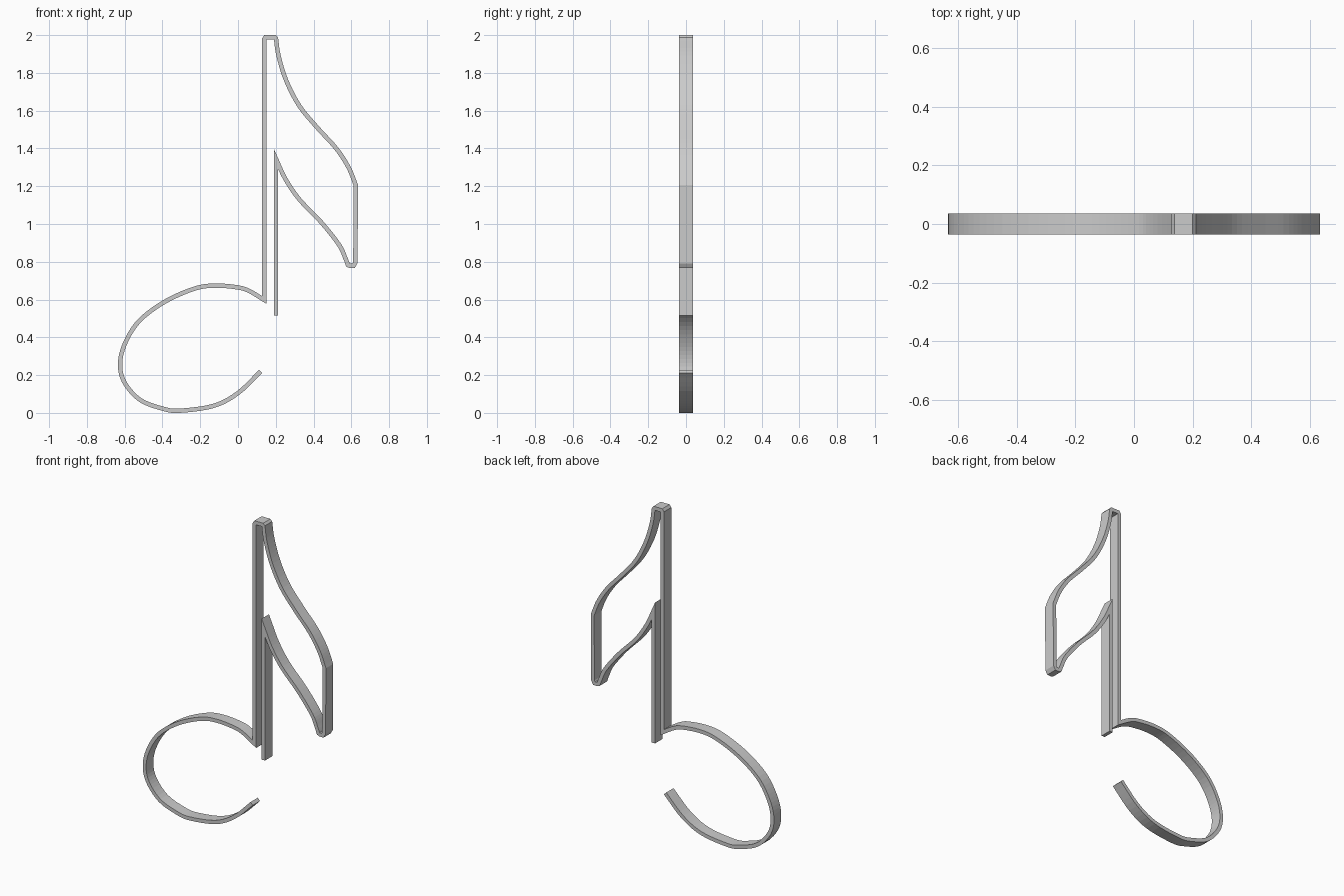
import bpy
import bmesh
from mathutils import Vector

if "Cube" in bpy.data.objects:
    bpy.data.objects.remove(bpy.data.objects["Cube"], do_unlink=True)

HALF_WIDTH = 0.0115
HALF_DEPTH = 0.036

grey = bpy.data.materials.new("light grey")
grey.use_nodes = True
grey.diffuse_color = (0.6, 0.6, 0.6, 1)
grey.node_tree.nodes["Principled BSDF"].inputs["Base Color"].default_value = (0.6, 0.6, 0.6, 1)


def smooth(points, steps=5):
    """Catmull-Rom curve through the points."""
    p = [Vector(q) for q in points]
    p = [2 * p[0] - p[1]] + p + [2 * p[-1] - p[-2]]
    result = []
    for a, b, c, d in zip(p, p[1:], p[2:], p[3:]):
        for i in range(steps):
            t = i / steps
            result.append(0.5 * (2 * b + (c - a) * t + (2 * a - 5 * b + 4 * c - d) * t ** 2
                                 + (3 * b - a - 3 * c + d) * t ** 3))
    return result + [p[-2]]


def ribbon(name, path):
    """Upright strip of even width along an x-z path, with mitred corners."""
    bm = bmesh.new()
    rings = []
    for i, point in enumerate(path):
        before = (point - path[i - 1]).normalized() if i else None
        after = (path[i + 1] - point).normalized() if i < len(path) - 1 else None
        before, after = before or after, after or before
        n1, n2 = Vector((-before.y, before.x)), Vector((-after.y, after.x))
        offset = (n1 + n2) * HALF_WIDTH / (1 + n1.dot(n2))
        ring = []
        for side, y in ((1, -1), (1, 1), (-1, 1), (-1, -1)):
            q = point + offset * side
            ring.append(bm.verts.new((q.x, y * HALF_DEPTH, q.y)))
        rings.append(ring)
    for r, s in zip(rings, rings[1:]):
        for k in range(4):
            m = (k + 1) % 4
            bm.faces.new((r[k], r[m], s[m], s[k]))
    bm.faces.new(rings[0])
    bm.faces.new(rings[-1][::-1])
    bmesh.ops.recalc_face_normals(bm, faces=bm.faces)
    mesh = bpy.data.meshes.new(name)
    bm.to_mesh(mesh)
    bm.free()
    mesh.materials.append(grey)
    bpy.context.collection.objects.link(bpy.data.objects.new(name, mesh))


# Short stem side, from its open foot
short_stem = [Vector((0.201, 0.515))]
# Lower edge of the flag
flag_lower = smooth([(0.201, 1.345), (0.25, 1.24), (0.325, 1.13), (0.44, 1.01),
                     (0.535, 0.89), (0.568, 0.82), (0.582, 0.783)])
# Flag tip and its outer side
flag_tip = [Vector(p) for p in ((0.592, 0.779), (0.612, 0.779), (0.621, 0.795), (0.624, 1.16))]
# Upper edge of the flag
flag_upper = smooth([(0.624, 1.205), (0.585, 1.30), (0.52, 1.40), (0.42, 1.51),
                     (0.325, 1.625), (0.255, 1.76), (0.215, 1.89), (0.201, 1.982)])
# Stem top
stem_top = [Vector(p) for p in ((0.195, 1.9885), (0.145, 1.9885), (0.139, 1.98))]
# Oval head, from the foot of the long stem side to its open end
head = smooth([(0.139, 0.598), (0.06, 0.645), (0, 0.664), (-0.12, 0.674), (-0.23, 0.658),
               (-0.385, 0.59), (-0.52, 0.49), (-0.595, 0.375), (-0.624, 0.265),
               (-0.603, 0.165), (-0.52, 0.07), (-0.40, 0.023), (-0.31, 0.0115),
               (-0.13, 0.037), (0, 0.105), (0.12, 0.22)])

ribbon("note_outline", short_stem + flag_lower + flag_tip + flag_upper + stem_top + head)
